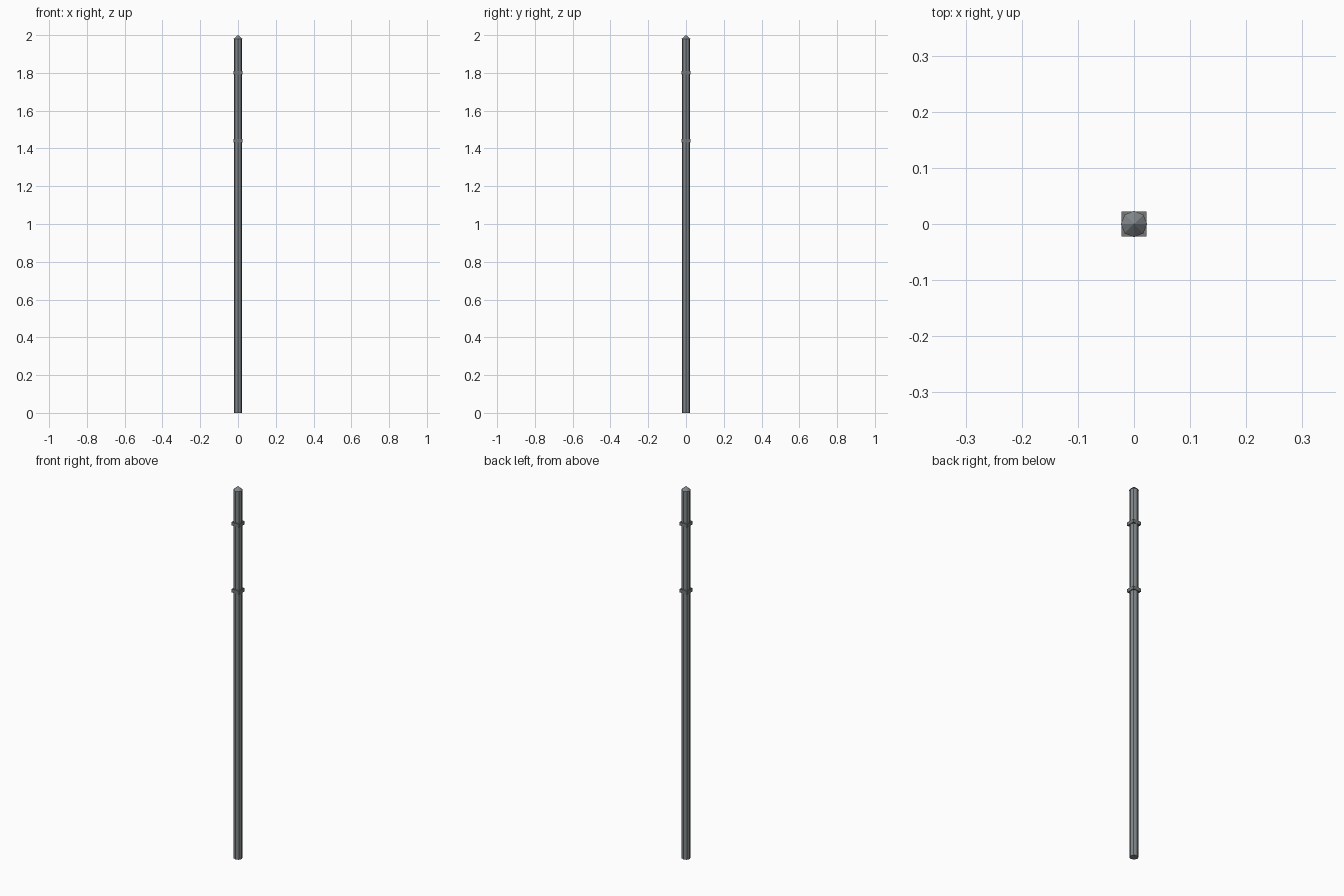
import bpy, math

if "Cube" in bpy.data.objects:
    bpy.data.objects.remove(bpy.data.objects["Cube"])

def paint(name, rgb):
    m = bpy.data.materials.new(name)
    m.diffuse_color = (*rgb, 1)
    m.use_nodes = True
    m.node_tree.nodes["Principled BSDF"].inputs["Base Color"].default_value = m.diffuse_color
    return m

steel = paint("steel", (0.22, 0.24, 0.25))
dark_steel = paint("dark_steel", (0.18, 0.19, 0.19))

def prism(name, sides, r1, r2, z0, z1, mat, turn=0.0):
    bpy.ops.mesh.primitive_cone_add(vertices=sides, radius1=r1, radius2=r2, depth=z1 - z0,
                                    location=(0, 0, (z0 + z1) / 2), rotation=(0, 0, turn))
    bpy.context.object.name = name
    bpy.context.object.data.materials.append(mat)

# eight-sided shaft and pointed cap
prism("post_shaft", 8, 0.0215, 0.0215, 0.0, 1.98, steel)
prism("post_cap", 8, 0.0235, 0.0, 1.98, 2.0, steel)

# square collars
for i, z in enumerate((1.44, 1.80)):
    r = 0.0225 * math.sqrt(2)
    prism(f"collar_{i + 1}", 4, r, r, z - 0.009, z + 0.009, dark_steel, math.pi / 4)
